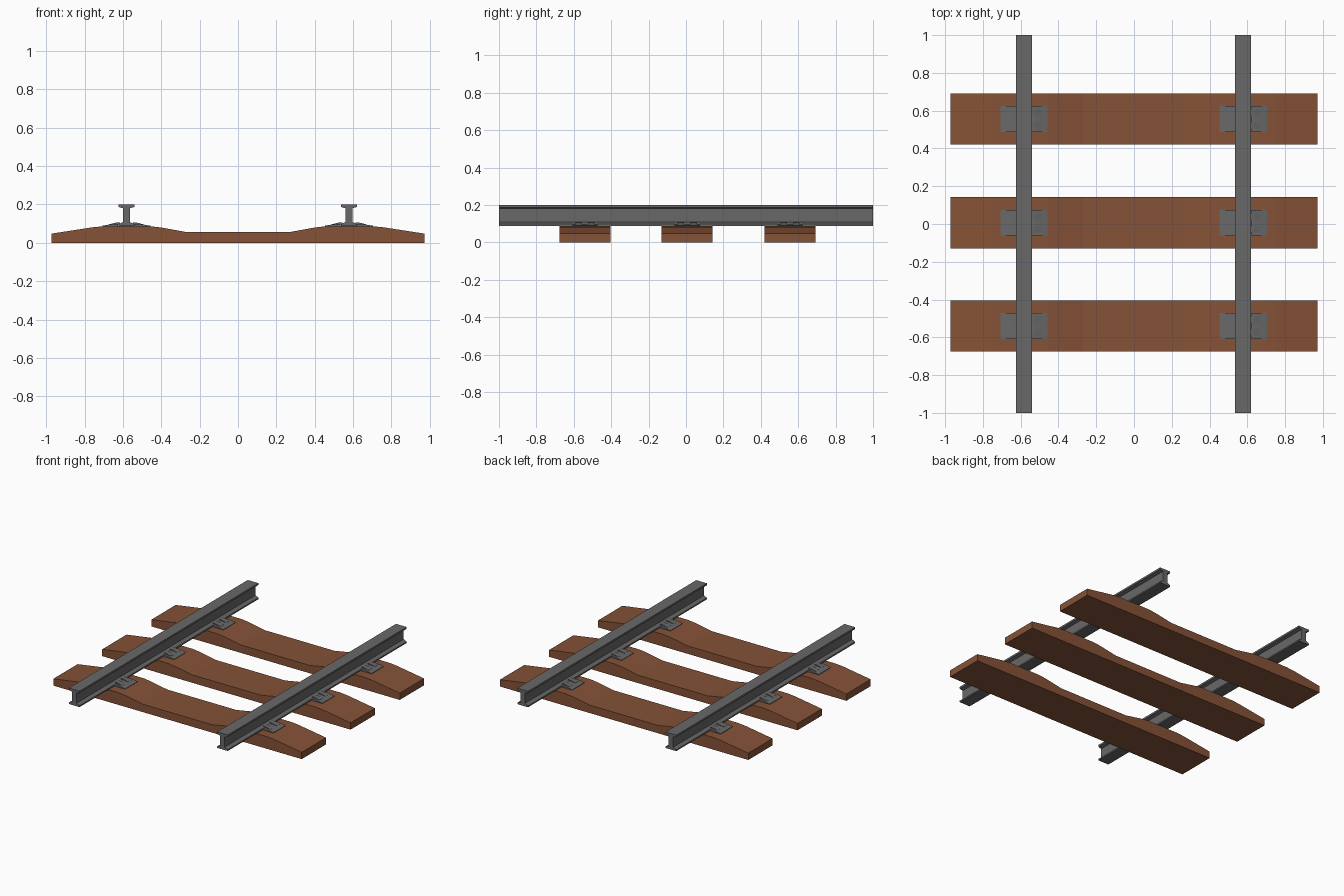
import bpy, bmesh

if "Cube" in bpy.data.objects:
    bpy.data.objects.remove(bpy.data.objects["Cube"])


def material(name, rgb):
    m = bpy.data.materials.new(name)
    m.diffuse_color = (*rgb, 1)
    m.use_nodes = True
    m.node_tree.nodes["Principled BSDF"].inputs["Base Color"].default_value = m.diffuse_color
    return m


BROWN = material("wood_brown", (0.235, 0.084, 0.038))
GREY = material("steel_grey", (0.138, 0.138, 0.138))


def extrude_y(name, profile, y0, y1, mat, ox=0.0):
    """Extrude an x/z outline along y."""
    bm = bmesh.new()
    a = [bm.verts.new((x + ox, y0, z)) for x, z in profile]
    b = [bm.verts.new((x + ox, y1, z)) for x, z in profile]
    n = len(a)
    bm.faces.new(a)
    bm.faces.new(b[::-1])
    for i in range(n):
        j = (i + 1) % n
        bm.faces.new((a[i], a[j], b[j], b[i]))
    bmesh.ops.recalc_face_normals(bm, faces=bm.faces)
    me = bpy.data.meshes.new(name)
    bm.to_mesh(me)
    bm.free()
    me.materials.append(mat)
    ob = bpy.data.objects.new(name, me)
    bpy.context.collection.objects.link(ob)
    return ob


def mirrored(half):
    """Complete a right half outline (bottom to top) with its mirror."""
    return half + [(-x, z) for x, z in half[::-1]]


SLEEPER = mirrored([(0.972, 0), (0.972, 0.048), (0.757, 0.081), (0.70, 0.086),
                    (0.455, 0.086), (0.402, 0.08), (0.27, 0.056)])
RAIL = mirrored([(0.042, 0.087), (0.042, 0.097), (0.018, 0.108),
                 (0.018, 0.180), (0.042, 0.187), (0.042, 0.2)])
PLATE = mirrored([(0.125, 0.082), (0.125, 0.089), (0.09, 0.095),
                  (0.055, 0.099), (0.043, 0.099), (0.043, 0.088)])
CLIP = [(0.034, 0.096), (0.09, 0.092), (0.09, 0.096), (0.06, 0.104),
        (0.045, 0.106), (0.034, 0.105)]

RAIL_X = {"left": -0.582, "right": 0.578}

# rails
for side, x in RAIL_X.items():
    extrude_y(f"rail_{side}", RAIL, -1, 1, GREY, x)

for i, y in enumerate((-0.54, 0.006, 0.556)):
    # sleeper
    extrude_y(f"sleeper_{i}", SLEEPER, y - 0.136, y + 0.136, BROWN)
    for side, x in RAIL_X.items():
        # base plate under the rail
        extrude_y(f"base_plate_{side}_{i}", PLATE, y - 0.068, y + 0.068, GREY, x)
        # two clips on each side of the rail foot
        for s in (-1, 1):
            clip = [(s * px, pz) for px, pz in CLIP]
            for t in (-1, 1):
                yc = y + t * 0.034
                extrude_y(f"rail_clip_{side}_{i}", clip, yc - 0.018, yc + 0.018, GREY, x)
